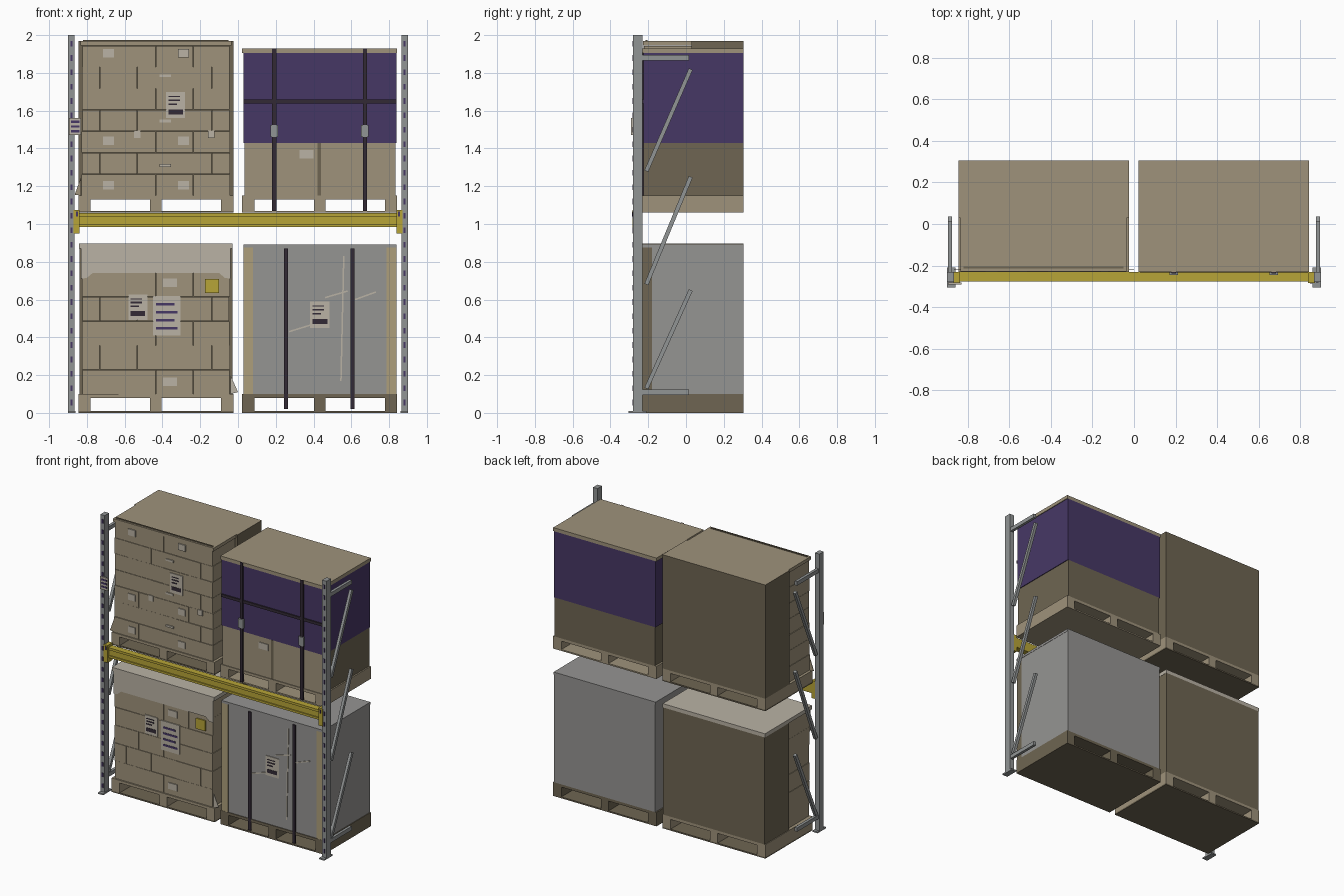
import bpy
import bmesh
import math
import random
from mathutils import Vector

random.seed(4)
default_cube = bpy.data.objects.get("Cube")
if default_cube:
    bpy.data.objects.remove(default_cube, do_unlink=True)


def make_material(name, red, green, blue):
    """Flat colour given as display values, stored as linear ones."""
    colour = [(channel / 255) ** 2.2 for channel in (red, green, blue)] + [1]
    material = bpy.data.materials.new(name)
    material.use_nodes = True
    material.diffuse_color = colour
    material.node_tree.nodes["Principled BSDF"].inputs["Base Color"].default_value = colour
    return material


cardboard = make_material("cardboard", 157, 145, 122)
dark_card = make_material("dark cardboard", 110, 101, 83)
pale_film = make_material("pale film", 184, 177, 163)
grey_wrap = make_material("grey wrap", 148, 147, 145)
steel = make_material("steel", 144, 147, 147)
purple = make_material("purple wrap", 72, 58, 101)
strap_black = make_material("strap black", 54, 46, 56)
yellow = make_material("beam yellow", 182, 163, 58)
edge_board = make_material("edge board", 172, 157, 122)


def finish(name, mesh, *materials):
    data = bpy.data.meshes.new(name)
    bmesh.ops.recalc_face_normals(mesh, faces=mesh.faces)
    mesh.to_mesh(data)
    mesh.free()
    for material in materials:
        data.materials.append(material)
    part = bpy.data.objects.new(name, data)
    bpy.context.collection.objects.link(part)
    return part


def add_block(mesh, xs, ys, zs):
    corners = bmesh.ops.create_cube(mesh, size=1)["verts"]
    for corner in corners:
        for axis, (low, high) in enumerate((xs, ys, zs)):
            corner.co[axis] = high if corner.co[axis] > 0 else low


def block(name, material, xs, ys, zs):
    mesh = bmesh.new()
    add_block(mesh, xs, ys, zs)
    return finish(name, mesh, material)


def recolour(part, material, rule):
    """Give the faces whose normal passes the rule another colour."""
    part.data.materials.append(material)
    for face in part.data.polygons:
        if rule(face.normal):
            face.material_index = len(part.data.materials) - 1


def sheet(name, material, outline, front, back):
    """Flat outline in x and z, given thickness in y."""
    mesh = bmesh.new()
    face = mesh.faces.new([mesh.verts.new((x, front, z)) for x, z in outline])
    moved = bmesh.ops.extrude_face_region(mesh, geom=[face])["geom"]
    bmesh.ops.translate(mesh, vec=(0, back - front, 0),
                        verts=[v for v in moved if isinstance(v, bmesh.types.BMVert)])
    return finish(name, mesh, material)


def bar(name, material, start, end, width, depth):
    """Straight rectangular bar between two points, width along x."""
    start, end = Vector(start), Vector(end)
    part = block(name, material, (-width / 2, width / 2), (-depth / 2, depth / 2),
                 (0, (end - start).length))
    part.rotation_mode = "QUATERNION"
    part.rotation_quaternion = (end - start).to_track_quat("Z", "Y")
    part.location = start
    return part


LOAD_FRONT, LOAD_BACK = -.225, .305
LABEL_DEPTH = (-.23, -.222)
INK_DEPTH = (-.232, -.229)


def sticker(name, x, z, width=.058, height=.045, material=pale_film):
    block(name, material, (x - width / 2, x + width / 2), LABEL_DEPTH,
          (z - height / 2, z + height / 2))


def document(name, x, z, width, height, ink, bars):
    """Paper sheet with bars listed as (height share, thickness, length share)."""
    sticker(name, x, z, width, height)
    mesh = bmesh.new()
    for level, thickness, length in bars:
        left, base = x - width * .38, z + height * (level - .5)
        add_block(mesh, (left, left + width * length), INK_DEPTH, (base, base + thickness))
    finish(name + "_print", mesh, ink)


def pallet(name, left, right, base, height, wood, underside):
    mesh = bmesh.new()
    middle = (left + right) / 2
    depth = (-.23, LOAD_BACK)
    for low, high in ((left, left + .065), (middle - .03, middle + .03), (right - .065, right)):
        add_block(mesh, (low, high), depth, (base + .01, base + height - .02))
    add_block(mesh, (left, right), depth, (base + height - .02, base + height))
    finish(name, mesh, wood)
    block(name + "_bottom_board", underside, (left, right), depth, (base, base + .01))


def carton_stack(name, left, right, base, layer, count):
    """Running-bond cartons at the front of a plain core."""
    mesh = bmesh.new()
    pitch = (right - left) / 4
    for row in range(count):
        shift = -pitch / 2 if row % 2 else 0
        slack = random.uniform(0, .006)
        for column in range(5):
            low = max(left + slack, left + shift + column * pitch)
            high = min(right - slack, left + shift + (column + 1) * pitch)
            if high - low > .02:
                front = LOAD_FRONT + random.uniform(0, .004)
                add_block(mesh, (low + .001, high - .001), (front, .03),
                          (base + row * layer + .001, base + (row + 1) * layer - .001))
    finish(name, mesh, cardboard)


def core(name, left, right, base, top):
    part = block(name, dark_card, (left, right), (.03, LOAD_BACK), (base, top))
    recolour(part, cardboard, lambda normal: normal.z > .5)


# Rack frames, mirrored about the centre
for side, word in ((-1, "right"), (1, "left")):
    def across(inner, outer):
        return sorted((side * inner, side * outer))

    block(word + "_post", steel, across(.865, .9), (-.28, -.23), (0, 2))
    block(word + "_foot_plate", steel, across(.86, .9), (-.305, -.21), (0, .01))
    mesh = bmesh.new()
    for step in range(26):
        low = .04 + step * .076
        add_block(mesh, across(.876, .887), (-.282, -.279), (low, low + .03))
    finish(word + "_post_slots", mesh, purple)
    for low, high in ((.13, .65), (.68, 1.25), (1.28, 1.82)):
        bar(word + "_diagonal_brace", steel, (side * .885, -.21, low),
            (side * .885, .025, high), .02, .022)
    for level in (.11, 1.88):
        block(word + "_level_brace", steel, across(.875, .895), (-.23, .015),
              (level - .014, level + .014))
    block(word + "_beam_connector", yellow, across(.838, .872), (-.284, -.23), (.95, 1.075))
    block(word + "_connector_pin", purple, across(.848, .858), (-.287, -.283), (1.04, 1.065))

# Front beam with raised lips
mesh = bmesh.new()
add_block(mesh, (-.865, .865), (-.268, -.23), (.985, 1.057))
for low, high in ((.985, 1.0), (1.04, 1.057)):
    add_block(mesh, (-.865, .865), (-.276, -.26), (low, high))
finish("front_beam", mesh, yellow)

# Bay sign on the right post
block("bay_sign", pale_film, (-.895, -.83), (-.29, -.281), (1.47, 1.56))
for level in (1.485, 1.51, 1.535):
    block("bay_sign_stripe", purple, (-.885, -.84), (-.292, -.289), (level, level + .012))

# Pallets
pallet("upper_right_pallet", -.845, -.025, 1.06, .09, cardboard, dark_card)
pallet("lower_right_pallet", -.845, -.025, 0, .1, cardboard, dark_card)
pallet("upper_left_pallet", .022, .843, 1.06, .09, cardboard, cardboard)
pallet("lower_left_pallet", .022, .843, 0, .1, dark_card, dark_card)

# Tall carton load, upper right
carton_stack("upper_cartons", -.83, -.04, 1.15, .1135, 7)
core("upper_carton_core", -.845, -.025, 1.15, 1.968)
block("upper_carton_lid", cardboard, (-.835, -.035), (-.228, .03), (1.945, 1.968))
block("lid_rail", dark_card, (-.82, -.05), (-.215, -.205), (1.966, 1.973))
for level in (1.205, 1.44, 1.905):
    for x in (-.686, -.288):
        sticker("carton_label", x, level)
for x in (-.533, -.142):
    sticker("small_label", x, 1.475, .035, .04)
for level in (1.31, 1.545, 1.785):
    sticker("carton_tape", -.385, level, .06, .014)
mixed_bars = ((.15, .026, .76), (.5, .009, .45), (.65, .009, .6), (.8, .006, .6))
document("upper_document", -.33, 1.63, .1, .14, strap_black, mixed_bars)
sheet("upper_film_flap", cardboard, ((-.83, 1.25), (-.865, 1.155), (-.83, 1.15)), -.22, -.216)

# Draped carton load, lower right
carton_stack("lower_cartons", -.83, -.04, .1, .1285, 6)
core("lower_carton_core", -.84, -.03, .1, .87)
block("pale_cap", pale_film, (-.842, -.028), (-.23, LOAD_BACK), (.87, .897))
sheet("draped_film", pale_film, ((-.83, .87), (-.83, .71), (-.8, .715), (-.77, .74),
      (-.1, .74), (-.07, .715), (-.04, .71), (-.04, .87)), -.229, -.222)
document("lower_document", -.53, .56, .1, .135, strap_black, mixed_bars)
document("packing_list", -.378, .515, .145, .21, purple,
         [(.15 + step * .2, .014, .78 - .12 * (step % 2)) for step in range(4)])
sticker("yellow_sticker", -.138, .672, .075, .075, yellow)
for level in (.165, .69):
    sticker("carton_label", -.36, level, .072)
sheet("lower_film_flap", pale_film, ((-.04, .2), (0, .11), (-.04, .1)), -.22, -.216)

# Purple wrapped load, upper left
full_depth = (LOAD_FRONT, LOAD_BACK)
base_box = block("lower_carton", dark_card, (.035, .833), full_depth, (1.15, 1.43))
recolour(base_box, cardboard, lambda normal: normal.y < -.5)
block("purple_bundle", purple, (.028, .838), full_depth, (1.43, 1.905))
block("bundle_lid", cardboard, (.022, .843), (-.232, LOAD_BACK), (1.905, 1.93))
block("carton_seam", dark_card, (.422, .44), (-.227, -.222), (1.15, 1.43))
sticker("carton_label", .363, 1.368, .075)
for x in (.192, .672):
    block("upright_strap", strap_black, (x - .011, x + .011), (-.238, -.224), (1.07, 1.93))
    block("strap_buckle", steel, (x - .02, x + .02), (-.245, -.23), (1.46, 1.525))
block("level_strap", strap_black, (.028, .838), (-.233, -.224), (1.638, 1.658))

# Grey wrapped load, lower left
block("grey_bundle", grey_wrap, (.032, .838), (-.18, LOAD_BACK), (.1, .88))
block("grey_front_panel", grey_wrap, (.08, .785), (LOAD_FRONT, -.18), (.1, .88))
block("grey_lid", grey_wrap, (.028, .84), (-.23, LOAD_BACK), (.875, .892))
for low, high in ((.028, .08), (.785, .838)):
    post = block("corner_board", edge_board, (low, high), (-.229, -.18), (.1, .875))
    recolour(post, dark_card, lambda normal: abs(normal.x) > .5)
for x in (.255, .607):
    block("bundle_strap", strap_black, (x - .011, x + .011), (-.234, -.224), (.02, .87))
for start, end in (((.27, .43), (.4, .47)), ((.46, .61), (.58, .645)),
                   ((.62, .6), (.73, .64)), ((.545, .17), (.56, .83))):
    bar("film_crease", pale_film, (start[0], -.226, start[1]), (end[0], -.226, end[1]),
        .008, .008)
document("bundle_document", .433, .52, .105, .14, strap_black, mixed_bars)
